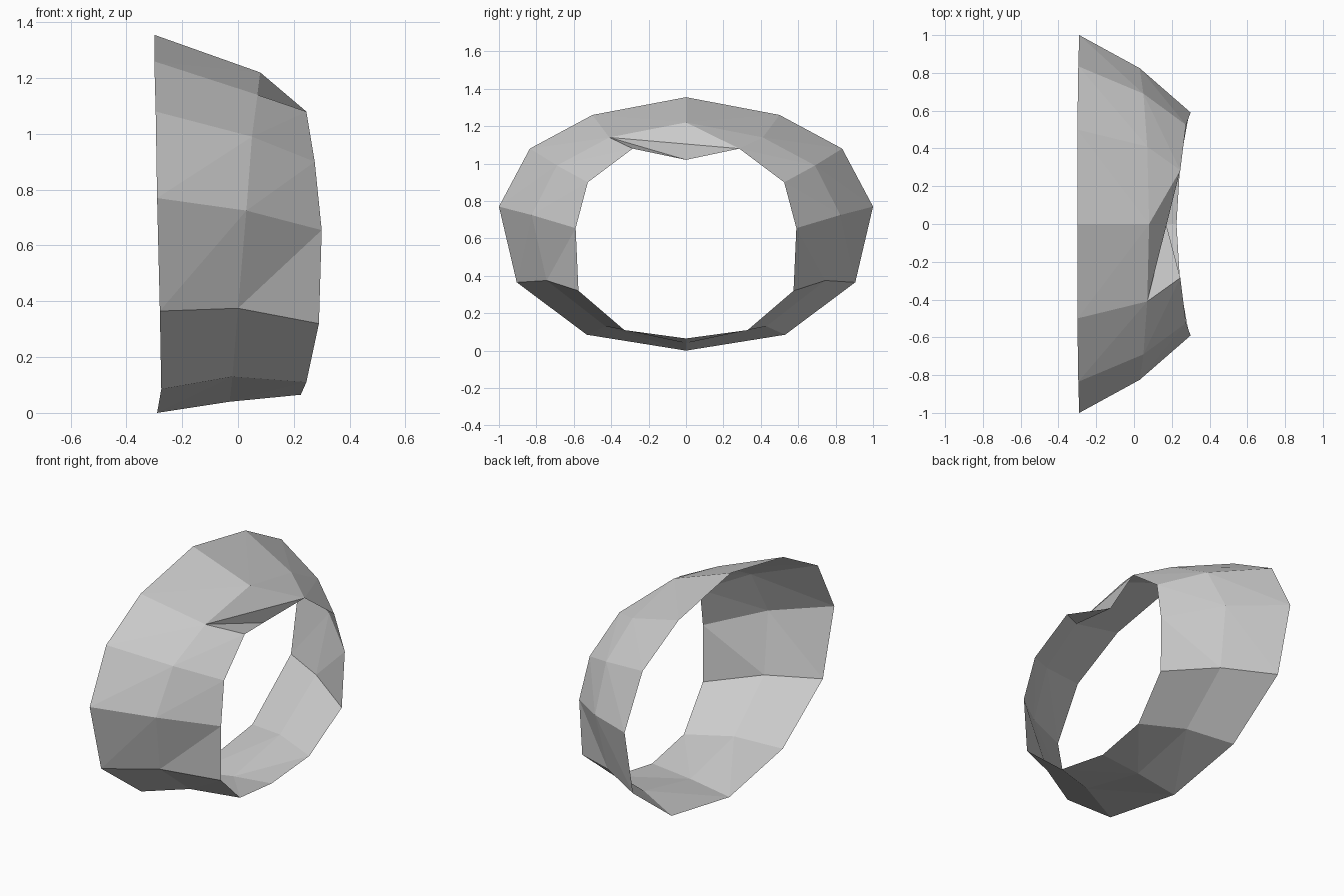
import bpy
import bmesh

# Remove the default cube
default_cube = bpy.data.objects.get("Cube")
if default_cube:
    bpy.data.objects.remove(default_cube, do_unlink=True)

# Plain grey material
grey = bpy.data.materials.new("plain grey")
grey.use_nodes = True
colour = (0.6, 0.6, 0.6, 1)
grey.diffuse_color = colour
grey.node_tree.nodes["Principled BSDF"].inputs["Base Color"].default_value = colour

# Half profiles (x, y, z) of the band's three loops, from crown to base
WIDE_RIM = [(-.3, 0, 1.355), (-.3, .5, 1.26), (-.295, .835, 1.08), (-.29, 1, .77),
            (-.28, .905, .365), (-.275, .53, .085), (-.29, 0, 0)]
MIDDLE = [(.08, 0, 1.22), (.07, .41, 1.14), (.05, .69, .99), (.03, .825, .725),
          (0, .745, .375), (-.02, .43, .13), (-.03, 0, .04)]
NARROW_RIM = [(.17, 0, 1.02), (.245, .285, 1.08), (.275, .525, .9), (.3, .59, .655),
              (.29, .575, .32), (.245, .33, .11), (.225, 0, .065)]


def add_loop(bm, half):
    """Mirror a half profile across y and return the closed loop of vertices."""
    mirrored = [(x, -y, z) for x, y, z in half[-2:0:-1]]
    return [bm.verts.new(point) for point in half + mirrored]


def add_quad(bm, outer, inner, i, side):
    """Two triangles joining loop segment i, with the diagonal mirrored by side."""
    j = (i + 1) % len(outer)
    a, b, c, d = outer[i], inner[i], inner[j], outer[j]
    if side > 0:
        triangles = ((a, b, d), (b, c, d))
    else:
        triangles = ((a, b, c), (a, c, d))
    for triangle in triangles:
        bm.faces.new(triangle)


bm = bmesh.new()
wide = add_loop(bm, WIDE_RIM)
middle = add_loop(bm, MIDDLE)
narrow = add_loop(bm, NARROW_RIM)
count = len(wide)

# Outer slope and inner slope of the band
for i in range(count):
    side = 1 if i < count // 2 else -1
    add_quad(bm, wide, middle, i, side)
    if 0 < i < count - 1:
        add_quad(bm, middle, narrow, i, side)

# Skewed fold at the crown
bm.faces.new((middle[0], narrow[1], middle[1]))
bm.faces.new((middle[-1], narrow[1], middle[0]))
bm.faces.new((middle[-1], narrow[0], narrow[1]))
bm.faces.new((middle[-1], narrow[-1], narrow[0]))

mesh = bpy.data.meshes.new("faceted_band")
bm.to_mesh(mesh)
bm.free()
mesh.materials.append(grey)
band = bpy.data.objects.new("faceted_band", mesh)
bpy.context.collection.objects.link(band)
